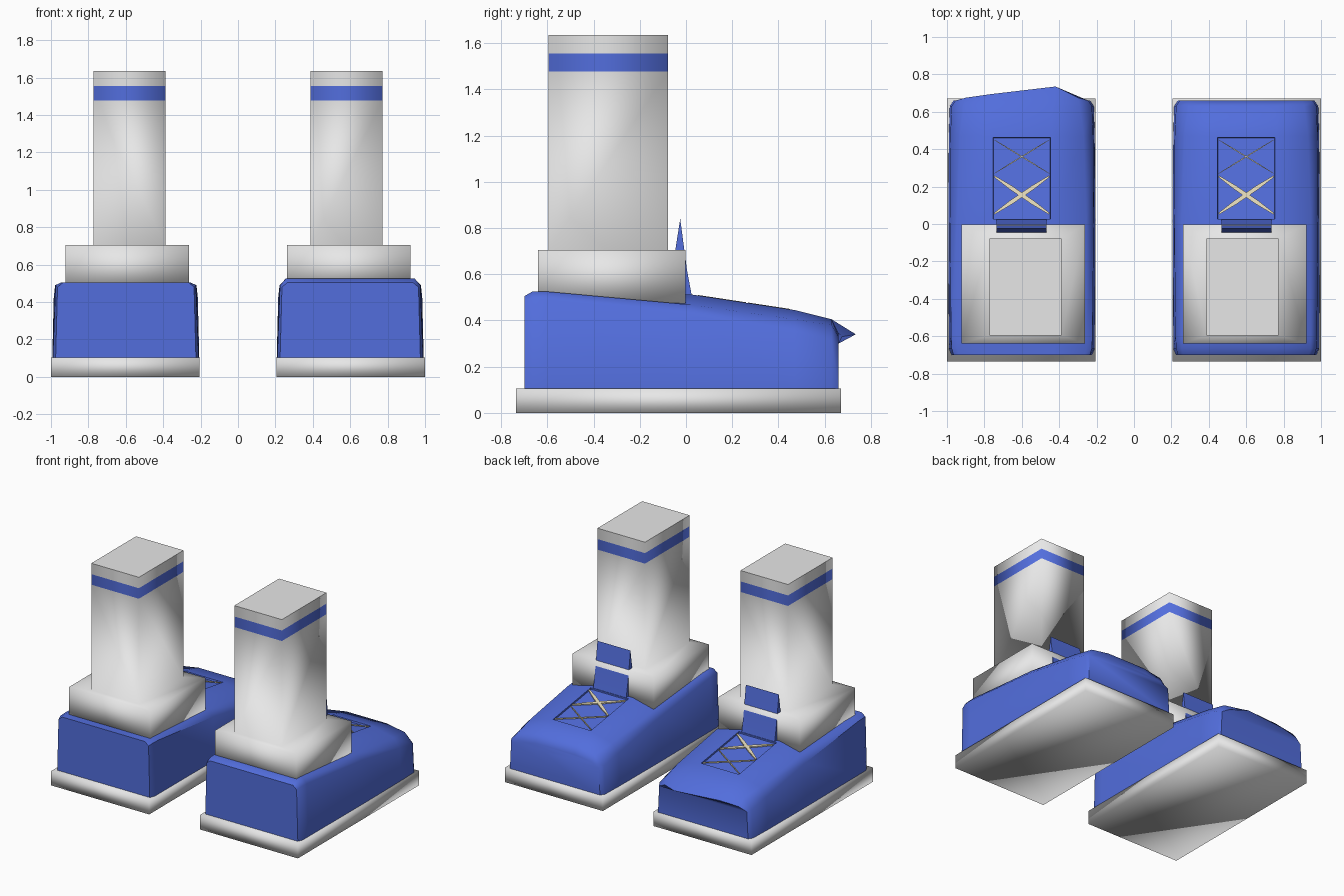
import bpy, bmesh, math
from mathutils import Vector

if "Cube" in bpy.data.objects:
    bpy.data.objects.remove(bpy.data.objects["Cube"])


def material(name, rgb):
    m = bpy.data.materials.new(name)
    m.diffuse_color = (*rgb, 1)
    m.use_nodes = True
    m.node_tree.nodes["Principled BSDF"].inputs["Base Color"].default_value = m.diffuse_color
    return m


WHITE = material("off_white", (0.8, 0.8, 0.8))
BLUE = material("shoe_blue", (0.085, 0.155, 0.72))
CREAM = material("lace_cream", (0.8, 0.72, 0.5))
CX = 0.6  # centre line of each shoe


def finish(bm, name, mats, angle=None):
    bmesh.ops.recalc_face_normals(bm, faces=bm.faces)
    me = bpy.data.meshes.new(name)
    for f in bm.faces:
        f.smooth = True
    bm.to_mesh(me)
    bm.free()
    for m in mats:
        me.materials.append(m)
    if angle is not None:
        me.set_sharp_from_angle(angle=math.radians(angle))
    ob = bpy.data.objects.new(name, me)
    bpy.context.collection.objects.link(ob)
    return ob


def loft(bm, rings):
    """Skin a list of point rings and close both ends."""
    vr = [[bm.verts.new(p) for p in r] for r in rings]
    n = len(vr[0])
    for a, b in zip(vr, vr[1:]):
        for i in range(n):
            bm.faces.new((a[i], a[(i + 1) % n], b[(i + 1) % n], b[i]))
    return vr


def rect(s, x0, x1, y0, y1, z):
    return [(s * x0, y0, z), (s * x1, y0, z), (s * x1, y1, z), (s * x0, y1, z)]


def make_sole(s, tag):
    bm = bmesh.new()
    vr = loft(bm, [rect(s, 0.205, 1.0, -0.735, 0.67, z) for z in (0, 0.105)])
    bm.faces.new(vr[0])
    bm.faces.new(vr[-1])
    finish(bm, tag + "_sole", [WHITE])


def make_sock(s, tag):
    # wide collar, then a leg with a stripe band near the top
    collar = (0.263, 0.922, -0.64, -0.002)
    leg = (0.387, 0.772, -0.595, -0.078)
    bm = bmesh.new()
    rings = [rect(s, *collar, z) for z in (0.47, 0.705)]
    rings += [rect(s, *leg, z) for z in (0.705, 1.478, 1.555, 1.635)]
    vr = loft(bm, rings)
    bm.faces.new(vr[0])
    top = bm.faces.new(vr[-1])
    for e in top.edges:
        e.smooth = False
    for f in bm.faces:
        if 1.48 < f.calc_center_median().z < 1.55:
            f.material_index = 1
    finish(bm, tag + "_sock", [WHITE, BLUE])


# y, bottom half width, shoulder (half width, z), edge (half width, z), crown z
STATIONS = [
    (-0.70, 0.375, 0.365, 0.48, 0.335, 0.505, 0.505),
    (-0.665, 0.39, 0.375, 0.49, 0.345, 0.525, 0.525),
    (-0.60, 0.39, 0.378, 0.49, 0.345, 0.525, 0.525),
    (0.02, 0.393, 0.385, 0.425, 0.345, 0.468, 0.513),
    (0.47, 0.39, 0.382, 0.345, 0.33, 0.405, 0.445),
    (0.63, 0.385, 0.375, 0.31, 0.31, 0.38, 0.405),
    (0.66, 0.365, 0.355, 0.30, 0.30, 0.33, 0.345),
]


def make_upper(s, tag):
    bm = bmesh.new()
    rings = []
    for y, bw, sw, sz, ew, ez, cz in STATIONS:
        half = [(bw, 0.1), (sw, sz), (ew, ez), (0.16, cz)]
        pts = [(-w, z) for w, z in half] + [(w, z) for w, z in reversed(half)]
        top = 0.505 if s < 0 and y < 0 else 1
        rings.append([(s * CX + x, y, min(z, top)) for x, z in pts])
    vr = loft(bm, rings)
    bm.faces.new(vr[0])
    # toe: flat lower wall plus upper cap
    toe = vr[-1]
    bm.faces.new((toe[0], toe[1], toe[6], toe[7]))
    bm.faces.new(toe[1:7])
    if s < 0:  # pointed bump on one toe
        toe[4].co = (-0.42, 0.735, 0.34)
        toe[3].co.y = 0.695
        toe[2].co.y = 0.675
        toe[5].co.y = 0.675
    bmesh.ops.recalc_face_normals(bm, faces=bm.faces)
    # sunken lacing panel
    panel = [f for f in bm.faces if f.normal.z > 0.8
             and abs(f.calc_center_median().x - s * CX) < 0.05
             and 0.1 < f.calc_center_median().y < 0.4]
    bmesh.ops.inset_individual(bm, faces=panel, thickness=0.01)
    bmesh.ops.inset_individual(bm, faces=panel, thickness=0.001, depth=-0.012)
    finish(bm, tag + "_shoe_upper", [BLUE], 50)


def make_tongue(s, tag):
    # thin wedge rising in front of the sock
    prof = [(0.03, 0.48), (0.004, 0.62), (-0.025, 0.84), (-0.047, 0.70), (-0.03, 0.48)]
    bm = bmesh.new()
    vr = loft(bm, [[(s * x, y, z) for y, z in prof] for x in (0.468, 0.735)])
    bm.faces.new(vr[0])
    bm.faces.new(vr[1])
    finish(bm, tag + "_tongue", [BLUE], 30)


def make_laces(s, tag):
    # two crossings of flat strips lying over the panel
    def surf(x, y, lift):
        return Vector((x, y, 0.513 - 0.151 * (y - 0.02) + lift))
    bm = bmesh.new()
    for y0, y1, w in ((0.055, 0.255, 0.011), (0.27, 0.45, 0.003)):
        for d in (-1, 1):
            a = Vector((s * CX - d * 0.147, y0))
            b = Vector((s * CX + d * 0.147, y1))
            t = (b - a).normalized()
            n = Vector((-t.y, t.x))
            rings = []
            for k, wide in ((0, 0.4), (0.3, 1), (0.7, 1), (1, 0.4)):
                p = a.lerp(b, k)
                q, r = p + n * w * wide, p - n * w * wide
                rings.append([surf(q.x, q.y, 0.002), surf(r.x, r.y, 0.002),
                              surf(r.x, r.y, -0.006), surf(q.x, q.y, -0.006)])
            vr = loft(bm, rings)
            bm.faces.new(vr[0])
            bm.faces.new(vr[-1])
    finish(bm, tag + "_laces", [CREAM], 30)


for side, tag in ((1, "right"), (-1, "left")):
    for build in (make_sole, make_upper, make_sock, make_tongue, make_laces):
        build(side, tag)
